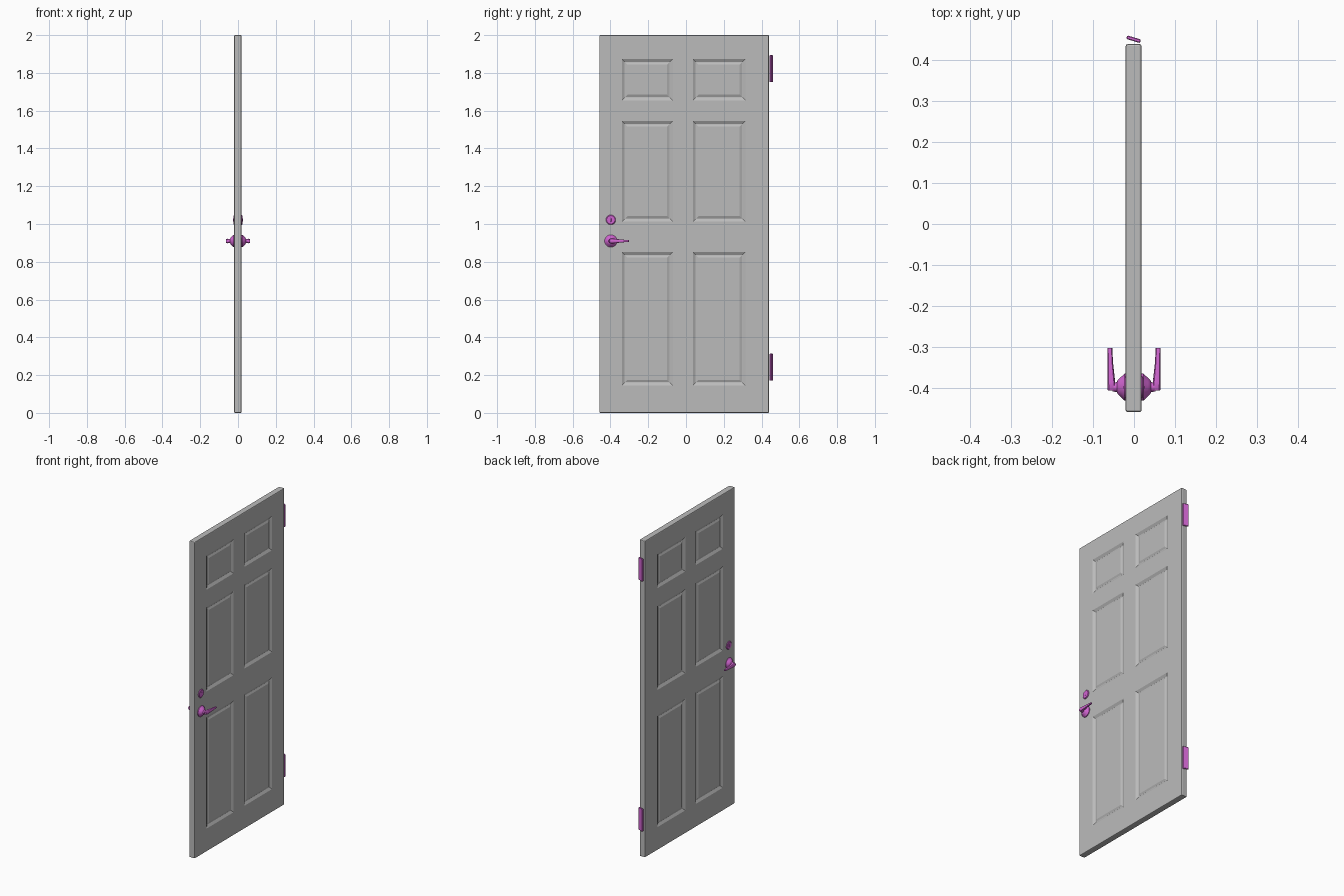
import bpy, bmesh, math
from mathutils import Matrix, Vector

cube = bpy.data.objects.get("Cube")
if cube:
    bpy.data.objects.remove(cube)


def material(name, rgb):
    m = bpy.data.materials.new(name)
    m.use_nodes = True
    m.diffuse_color = (*rgb, 1)
    m.node_tree.nodes["Principled BSDF"].inputs["Base Color"].default_value = (*rgb, 1)
    return m


grey = material("door grey", (0.5, 0.5, 0.5))
pink = material("hardware pink", (0.64, 0.13, 0.64))


def finish(bm, name, mat, smooth=False):
    bmesh.ops.recalc_face_normals(bm, faces=bm.faces[:])
    mesh = bpy.data.meshes.new(name)
    bm.to_mesh(mesh)
    bm.free()
    mesh.materials.append(mat)
    ob = bpy.data.objects.new(name, mesh)
    bpy.context.collection.objects.link(ob)
    if smooth:
        bpy.ops.object.select_all(action="DESELECT")
        ob.select_set(True)
        bpy.context.view_layer.objects.active = ob
        bpy.ops.object.shade_smooth_by_angle(angle=math.radians(35))
    return ob


# Door slab: a grid of rails and stiles, extruded, then panels inset on both faces
BACK, FRONT = -0.0205, 0.0185
ys = [-0.459, -0.34, -0.07, 0.036, 0.314, 0.439]
zs = [0, 0.145, 0.852, 1.012, 1.545, 1.655, 1.873, 2]
bm = bmesh.new()
grid = [[bm.verts.new((BACK, y, z)) for z in zs] for y in ys]
for i in range(len(ys) - 1):
    for j in range(len(zs) - 1):
        bm.faces.new((grid[i][j], grid[i + 1][j], grid[i + 1][j + 1], grid[i][j + 1]))
ext = bmesh.ops.extrude_face_region(bm, geom=bm.faces[:], use_keep_orig=True)
moved = [v for v in ext["geom"] if isinstance(v, bmesh.types.BMVert)]
bmesh.ops.translate(bm, verts=moved, vec=(FRONT - BACK, 0, 0))
bmesh.ops.recalc_face_normals(bm, faces=bm.faces[:])

panels = []
for f in bm.faces:
    c = f.calc_center_median()
    in_col = any(ys[i] < c.y < ys[i + 1] for i in (1, 3))
    in_row = any(zs[j] < c.z < zs[j + 1] for j in (1, 3, 5))
    if abs(f.normal.x) > 0.9 and in_col and in_row:
        panels.append(f)
# Sloped moulding, groove floor, then the raised field
for width, depth in ((0.022, -0.009), (0.004, 0), (0.016, 0.005)):
    bmesh.ops.inset_individual(bm, faces=panels, thickness=width, depth=depth)
bm.normal_update()
rim = [e for e in bm.edges if len(e.link_faces) == 2 and e.calc_face_angle() > 1.4]
bmesh.ops.bevel(bm, geom=rim, offset=0.005, segments=2, profile=0.5, affect="EDGES")
finish(bm, "door_slab", grey)


def lathe(name, side, y, z, profile, steps=32):
    """Revolve (x, radius) points about an x axis through y, z."""
    bm = bmesh.new()
    rings = []
    for x, r in profile:
        rings.append([bm.verts.new((side * x, y + r * math.cos(a), z + r * math.sin(a)))
                      for a in (k * math.tau / steps for k in range(steps))])
    for a, b in zip(rings, rings[1:]):
        for k in range(steps):
            n = (k + 1) % steps
            bm.faces.new((a[k], a[n], b[n], b[k]))
    bm.faces.new(rings[0])
    bm.faces.new(rings[-1])
    finish(bm, name, pink, True)


def box(name, centre, size, bevel, turn=0):
    bm = bmesh.new()
    bmesh.ops.create_cube(bm, size=1)
    bmesh.ops.scale(bm, vec=size, verts=bm.verts[:])
    bmesh.ops.bevel(bm, geom=bm.edges[:], offset=bevel, segments=1, affect="EDGES")
    bm.transform(Matrix.Translation(Vector(centre)) @ Matrix.Rotation(turn, 4, "Z"))
    finish(bm, name, pink)


def lever(name, side, z):
    """Tapered handle: sections of (y, inner x, outer x, half height)."""
    bm = bmesh.new()
    rings = []
    for y, x0, x1, h in ((-0.406, 0.046, 0.064, 0.009), (-0.4, 0.044, 0.065, 0.012),
                         (-0.385, 0.046, 0.065, 0.012), (-0.34, 0.051, 0.065, 0.008),
                         (-0.303, 0.053, 0.065, 0.004)):
        mid, half = (x0 + x1) / 2, (x1 - x0) / 2
        ring = []
        for k in range(12):
            a = k * math.tau / 12
            # Squarish oval section
            c, s = math.cos(a), math.sin(a)
            ring.append(bm.verts.new((side * (mid + half * math.copysign(abs(c) ** 0.6, c)),
                                      y, z + h * math.copysign(abs(s) ** 0.8, s))))
        rings.append(ring)
    for a, b in zip(rings, rings[1:]):
        for k in range(12):
            n = (k + 1) % 12
            bm.faces.new((a[k], a[n], b[n], b[k]))
    bm.faces.new(rings[0])
    bm.faces.new(rings[-1])
    finish(bm, name, pink, True)


# Handles and locks, mirrored on both faces
LOCK_Y, HANDLE_Z, LOCK_Z = -0.398, 0.91, 1.022
for side, label in ((1, "left"), (-1, "right")):
    lathe("handle_rosette_" + label, side, LOCK_Y, HANDLE_Z,
          [(0.012, 0.033), (0.023, 0.033), (0.028, 0.028), (0.034, 0.023),
           (0.04, 0.017), (0.042, 0.012), (0.052, 0.011)])
    lever("handle_lever_" + label, side, HANDLE_Z)
    lathe("lock_disc_" + label, side, LOCK_Y, LOCK_Z,
          [(0.012, 0.026), (0.021, 0.026), (0.024, 0.022)])
    box("lock_key_slot_" + label, (side * 0.024, LOCK_Y, LOCK_Z),
        (0.004, 0.006, 0.016), 0.001)

# Hinge leaves, slightly swung open from the edge
for z, label in ((0.242, "lower"), (1.822, "upper")):
    box("hinge_" + label, (-0.001, 0.451, z), (0.035, 0.009, 0.143), 0.002, math.radians(-17))
